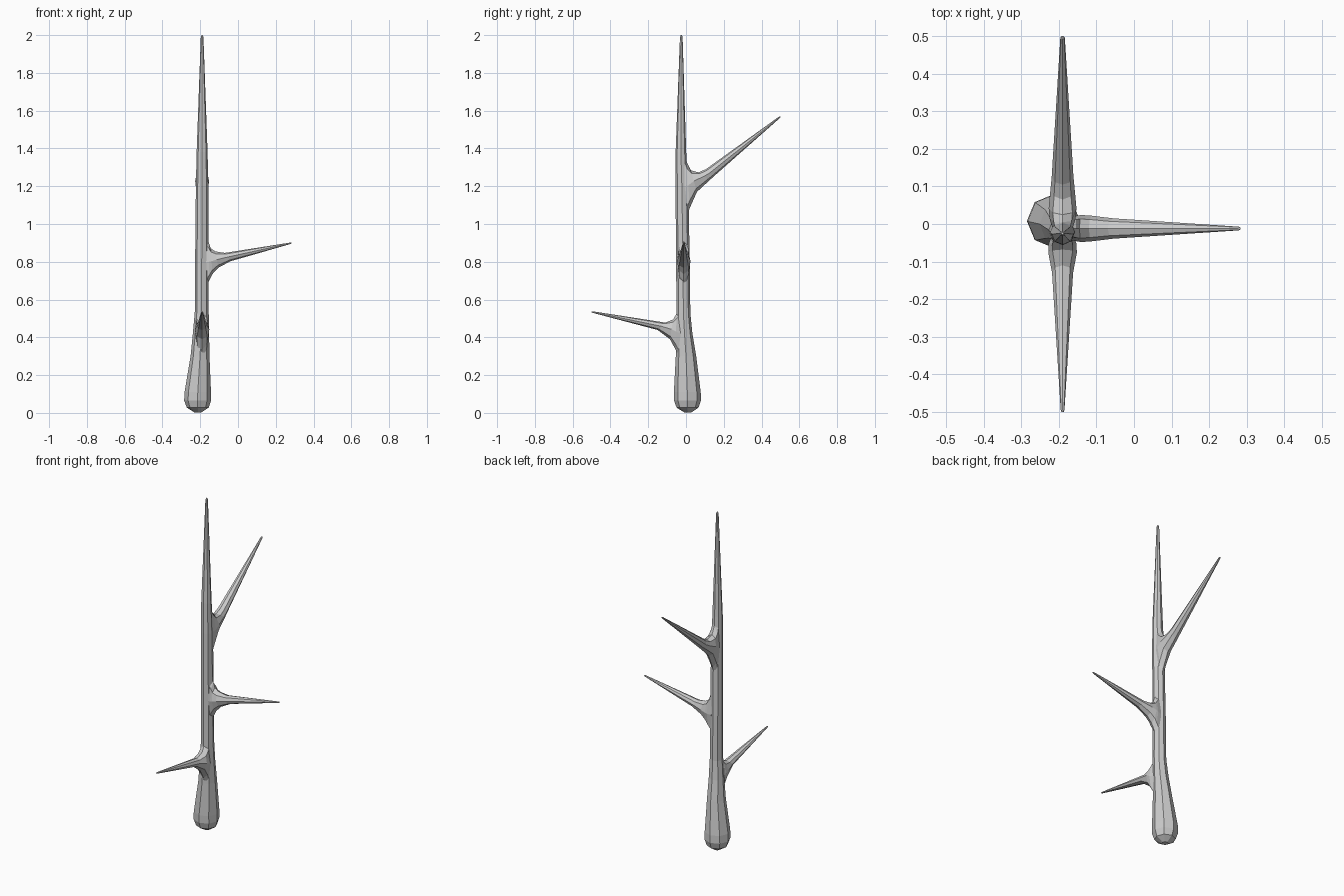
import bpy, bmesh
from math import sin, cos, tau
from mathutils import Vector

SIDES = 8


def loft(name, rings):
    """Skin a list of rings, each (centre, axis_a, axis_b), and cap both ends."""
    bm = bmesh.new()
    loops = []
    for c, a, b in rings:
        loops.append([bm.verts.new(c + a * cos(tau * i / SIDES) + b * sin(tau * i / SIDES))
                      for i in range(SIDES)])
    for lo, hi in zip(loops, loops[1:]):
        for i in range(SIDES):
            j = (i + 1) % SIDES
            bm.faces.new((lo[i], lo[j], hi[j], hi[i]))
    bm.faces.new(loops[0][::-1])
    bm.faces.new(loops[-1])
    bmesh.ops.recalc_face_normals(bm, faces=bm.faces)
    me = bpy.data.meshes.new(name)
    bm.to_mesh(me)
    bm.free()
    ob = bpy.data.objects.new(name, me)
    bpy.context.collection.objects.link(ob)
    return ob


def branch(name, origin, out, profile):
    """Profile rows: upper (distance, z), lower (distance, z), half width."""
    side = out.cross(Vector((0, 0, 1)))
    rings = []
    for td, tz, bd, bz, w in profile:
        top = origin + out * td + Vector((0, 0, tz))
        bot = origin + out * bd + Vector((0, 0, bz))
        rings.append(((top + bot) / 2, (top - bot) / 2, side * w))
    return loft(name, rings)


# Trunk: x, y, z, x radius, y radius
trunk_rows = [
    (-0.212, 0.010, 0.002, 0.018, 0.018),
    (-0.213, 0.008, 0.028, 0.058, 0.058),
    (-0.214, 0.008, 0.065, 0.071, 0.071),
    (-0.213, 0.007, 0.11, 0.070, 0.071),
    (-0.201, 0.000, 0.30, 0.050, 0.054),
    (-0.196, -0.008, 0.42, 0.043, 0.042),
    (-0.192, -0.014, 0.53, 0.037, 0.037),
    (-0.192, -0.016, 0.80, 0.035, 0.036),
    (-0.190, -0.022, 1.20, 0.033, 0.034),
    (-0.190, -0.027, 1.38, 0.029, 0.028),
    (-0.190, -0.025, 1.99, 0.007, 0.007),
    (-0.190, -0.025, 2.00, 0.003, 0.003),
]
trunk = loft("trunk", [(Vector((x, y, z)), Vector((rx, 0, 0)), Vector((0, ry, 0)))
                       for x, y, z, rx, ry in trunk_rows])

# Three tapering branches with flared roots
branches = [
    branch("low_branch", Vector((-0.19, 0, 0)), Vector((0, -1, 0)), [
        (0.025, 0.57, 0.03, 0.27, 0.028),
        (0.050, 0.525, 0.055, 0.335, 0.037),
        (0.068, 0.495, 0.085, 0.390, 0.038),
        (0.110, 0.478, 0.150, 0.439, 0.028),
        (0.495, 0.538, 0.495, 0.530, 0.005),
        (0.500, 0.536, 0.500, 0.532, 0.003)]),
    branch("middle_branch", Vector((-0.19, -0.012, 0)), Vector((1, 0, 0)), [
        (0.012, 0.94, 0.012, 0.65, 0.028),
        (0.036, 0.900, 0.038, 0.70, 0.034),
        (0.045, 0.872, 0.055, 0.735, 0.036),
        (0.070, 0.855, 0.085, 0.768, 0.034),
        (0.120, 0.847, 0.150, 0.803, 0.027),
        (0.468, 0.902, 0.468, 0.894, 0.005),
        (0.473, 0.901, 0.473, 0.897, 0.003)]),
    branch("high_branch", Vector((-0.19, 0, 0)), Vector((0, 1, 0)), [
        (-0.015, 1.40, -0.005, 1.00, 0.027),
        (0.005, 1.325, 0.020, 1.085, 0.034),
        (0.025, 1.285, 0.058, 1.170, 0.037),
        (0.065, 1.273, 0.125, 1.232, 0.032),
        (0.105, 1.290, 0.145, 1.250, 0.029),
        (0.493, 1.569, 0.498, 1.562, 0.006),
        (0.498, 1.570, 0.500, 1.567, 0.003)]),
]

# Fuse the branches into the trunk
bpy.context.view_layer.objects.active = trunk
for b in branches:
    mod = trunk.modifiers.new("join", 'BOOLEAN')
    mod.operation = 'UNION'
    mod.solver = 'EXACT'
    mod.object = b
    bpy.ops.object.modifier_apply(modifier=mod.name)
    bpy.data.objects.remove(b)
trunk.name = "bare_tree"
